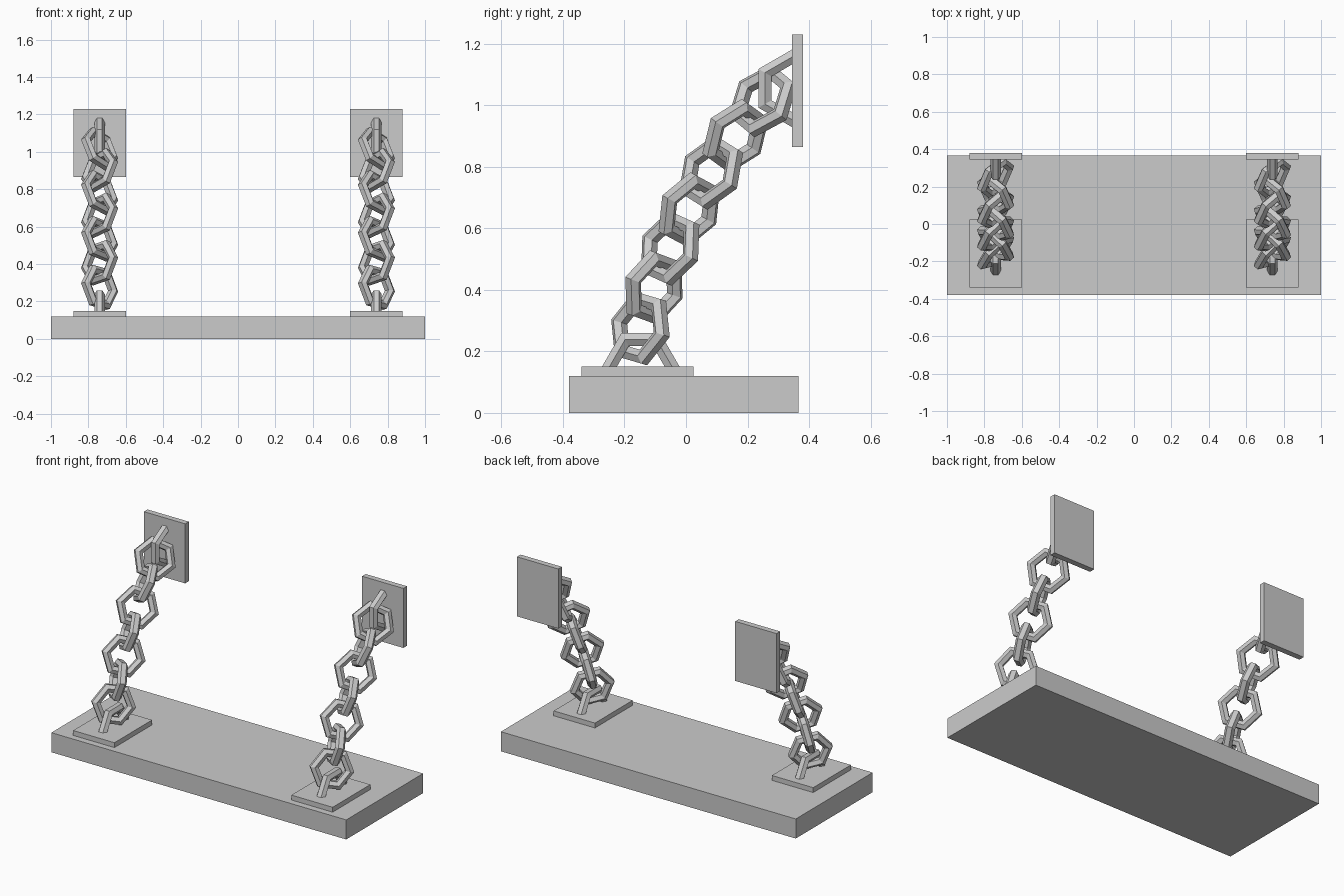
import bpy, bmesh
from math import sin, cos, pi, radians
from mathutils import Vector

if "Cube" in bpy.data.objects:
    bpy.data.objects.remove(bpy.data.objects["Cube"])

RING, TUBE = 0.102, 0.028      # hexagonal link radius and bar radius
CHAIN_X = 0.74
LINKS = 7


def box(name, x, y, z):
    bm = bmesh.new()
    bmesh.ops.create_cube(bm, size=1)
    for v in bm.verts:
        v.co = Vector([lo + (c + 0.5) * (hi - lo) for c, (lo, hi) in zip(v.co, (x, y, z))])
    finish(name, bm)


def finish(name, bm):
    bmesh.ops.recalc_face_normals(bm, faces=bm.faces)
    mesh = bpy.data.meshes.new(name)
    bm.to_mesh(mesh)
    bm.free()
    ob = bpy.data.objects.new(name, mesh)
    bpy.context.collection.objects.link(ob)


def link(name, centre, t, n, half=False):
    """Six-sided ring of hexagonal bar; t = chain direction, n = ring axis."""
    t, n = t.normalized(), n.normalized()
    u = t.cross(n)
    bm = bmesh.new()
    rows = []
    for i in range(4 if half else 6):
        a = i * pi / 3
        radial = u * cos(a) + t * sin(a)
        row = []
        for k in range(6):
            p = pi / 6 + k * pi / 3
            row.append(bm.verts.new(centre + radial * (RING + TUBE * cos(p)) + n * TUBE * sin(p)))
        rows.append(row)
    if half:
        bm.faces.new(rows[0])
        bm.faces.new(rows[-1])
    else:
        rows.append(rows[0])
    for r0, r1 in zip(rows, rows[1:]):
        for k in range(6):
            j = (k + 1) % 6
            bm.faces.new((r0[k], r0[j], r1[j], r1[k]))
    finish(name, bm)


# hanging board
box("shelf_board", (-1, 1), (-0.38, 0.365), (0, 0.12))

X = Vector((1, 0, 0))
for side, s in (("left", -1), ("right", 1)):
    cx = s * CHAIN_X
    px = (cx - 0.14, cx + 0.14)
    # mounting plates
    box(side + "_board_plate", px, (-0.34, 0.025), (0.12, 0.15))
    box(side + "_wall_plate", px, (0.345, 0.38), (0.865, 1.23))
    # half-ring anchors on the plates
    link(side + "_board_anchor", Vector((cx, -0.147, 0.15)), Vector((0, 0, 1)), X, True)
    link(side + "_wall_anchor", Vector((cx, 0.345, 1.055)), Vector((0, -1, 0)), X, True)
    # sagging chain, links turned alternately by 45 degrees
    p0, p1, p2 = (Vector((cx, y, z)) for y, z in ((-0.148, 0.275), (-0.03, 0.675), (0.25, 1.015)))
    for i in range(LINKS):
        f = i / (LINKS - 1)
        c = p0 * (1 - f) ** 2 + p1 * 2 * f * (1 - f) + p2 * f * f
        t = ((p1 - p0) * (1 - f) + (p2 - p1) * f).normalized()
        a = radians(-45 if i % 2 == 0 else 45)
        link(f"{side}_chain_link_{i + 1}", c, t, X * cos(a) + t.cross(X) * sin(a))
